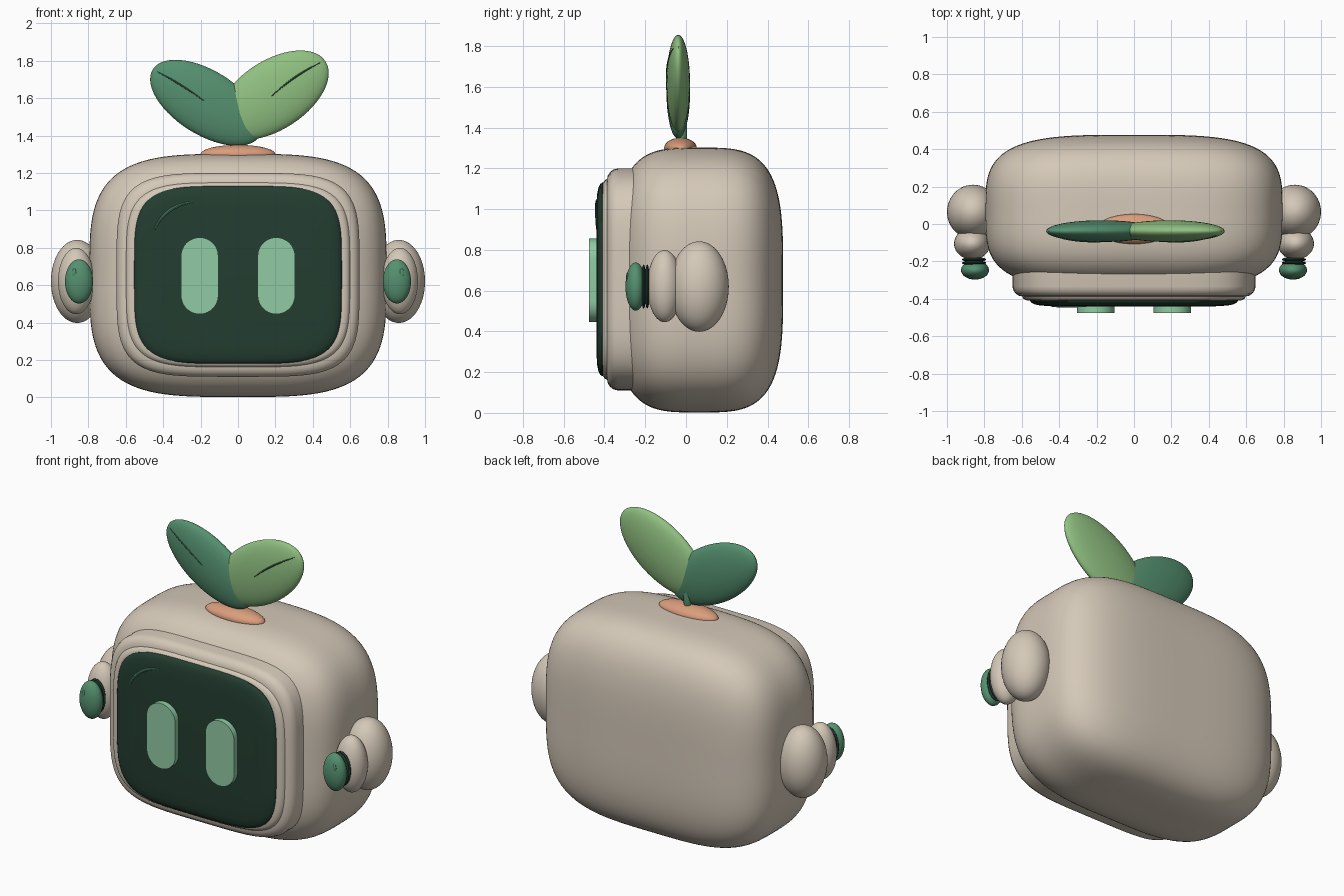
import bpy, bmesh
from math import sin, cos, pi, tan, radians, sqrt, copysign
from mathutils import Matrix, Vector

if "Cube" in bpy.data.objects:
    bpy.data.objects.remove(bpy.data.objects["Cube"])


def material(name, rgb):
    m = bpy.data.materials.new(name)
    m.use_nodes = True
    color = (*rgb, 1)
    m.diffuse_color = color
    bsdf = next(n for n in m.node_tree.nodes if n.type == 'BSDF_PRINCIPLED')
    bsdf.inputs["Base Color"].default_value = color
    bsdf.inputs["Roughness"].default_value = 0.6
    return m


CREAM = material("cream", (0.66, 0.58, 0.48))
SCREEN = material("deep_green", (0.017, 0.047, 0.03))
MINT = material("mint", (0.28, 0.60, 0.37))
GREEN = material("leaf_green", (0.09, 0.28, 0.16))
LIGHT = material("light_leaf_green", (0.28, 0.53, 0.22))
VEIN = material("vein_green", (0.05, 0.14, 0.07))
ORANGE = material("orange", (0.70, 0.34, 0.20))


def finish(obj, mat, angle=40):
    obj.data.materials.append(mat)
    bpy.ops.object.select_all(action='DESELECT')
    obj.select_set(True)
    bpy.context.view_layer.objects.active = obj
    bpy.ops.object.shade_smooth_by_angle(angle=radians(angle))
    return obj


def add(name, bm, mat):
    bmesh.ops.recalc_face_normals(bm, faces=bm.faces)
    me = bpy.data.meshes.new(name)
    bm.to_mesh(me)
    bm.free()
    obj = bpy.data.objects.new(name, me)
    bpy.context.collection.objects.link(obj)
    return finish(obj, mat)


def ellipsoid(name, center, radii, mat, tilt=0):
    bm = bmesh.new()
    bmesh.ops.create_uvsphere(bm, u_segments=48, v_segments=28, radius=1)
    bm.transform(Matrix.Translation(center) @ Matrix.Rotation(-tilt, 4, 'Y')
                 @ Matrix.Diagonal((*radii, 1)))
    return add(name, bm, mat)


def soft_box(name, center, radii, power, mat):
    """Cube grid projected onto a superellipsoid."""
    bm = bmesh.new()
    bmesh.ops.create_cube(bm, size=2)
    bmesh.ops.subdivide_edges(bm, edges=bm.edges[:], cuts=39, use_grid_fill=True)
    for v in bm.verts:
        p = Vector([tan(c * pi / 4) for c in v.co])
        p /= sum(abs(c) ** power for c in p) ** (1 / power)
        v.co = [o + c * r for o, c, r in zip(center, p, radii)]
    return add(name, bm, mat)


def squircle(w, h, power=4.4, n=96):
    def s(t):
        return copysign(abs(t) ** (2 / power), t)
    return [(w * s(cos(2 * pi * i / n)), h * s(sin(2 * pi * i / n))) for i in range(n)]


def stadium(r, straight, n=20):
    pts = []
    for end, start in ((1, 0), (-1, pi)):
        for i in range(n + 1):
            a = start + pi * i / n
            pts.append((r * cos(a), end * straight + r * sin(a)))
    return pts


def loft(name, sections, x, z, mat):
    """Bridge outlines stacked along y, then cap both ends."""
    bm = bmesh.new()
    rings = [[bm.verts.new((x + px, y, z + pz)) for px, pz in pts] for y, pts in sections]
    for a, b in zip(rings, rings[1:]):
        for i in range(len(a)):
            j = (i + 1) % len(a)
            bm.faces.new((a[i], a[j], b[j], b[i]))
    bm.faces.new(rings[0])
    bm.faces.new(rings[-1])
    return add(name, bm, mat)


def stroke(name, ends, surface_y, radius, mat, steps=14):
    """Thin tapered line through a start, bend and end point in (x, z)."""
    a, mid, b = (Vector(p) for p in ends)
    ctrl = mid * 2 - (a + b) / 2
    cu = bpy.data.curves.new(name, 'CURVE')
    cu.dimensions = '3D'
    cu.bevel_depth = radius
    cu.bevel_resolution = 2
    cu.use_fill_caps = True
    sp = cu.splines.new('POLY')
    sp.points.add(steps)
    for i, p in enumerate(sp.points):
        t = i / steps
        q = a * (1 - t) ** 2 + ctrl * 2 * t * (1 - t) + b * t * t
        p.co = (q.x, surface_y(q.x, q.y), q.y, 1)
        p.radius = 0.4 + 0.6 * sin(pi * t)
    obj = bpy.data.objects.new(name, cu)
    bpy.context.collection.objects.link(obj)
    bpy.ops.object.select_all(action='DESELECT')
    obj.select_set(True)
    bpy.context.view_layer.objects.active = obj
    bpy.ops.object.convert(target='MESH')
    return finish(bpy.context.object, mat)


# Head shell
soft_box("head_shell", (0, 0.065, 0.652), (0.795, 0.412, 0.65), 3.6, CREAM)

# Face frame with a stepped lip, and the domed screen inside it
MID = 0.655


def inset_rings(w, h, steps):
    return [(y, squircle(w - d, h - d)) for d, y in steps]


loft("face_frame", inset_rings(0.65, 0.545, (
    (0, -0.10), (0, -0.335), (0.006, -0.357), (0.018, -0.373), (0.036, -0.384),
    (0.052, -0.387), (0.058, -0.398), (0.068, -0.406), (0.085, -0.41))), 0, MID, CREAM)
loft("screen", inset_rings(0.555, 0.475, (
    (0, -0.39), (0, -0.412), (0.008, -0.422), (0.025, -0.43),
    (0.055, -0.436), (0.12, -0.44))), 0, MID, SCREEN)
stroke("screen_glint", ((-0.445, 0.9), (-0.365, 1.0), (-0.24, 1.045)),
       lambda x, z: -0.438, 0.009, GREEN)

# Eyes, ears and ear knobs, mirrored
for side, label in ((1, "left"), (-1, "right")):
    pill = stadium(0.1, 0.105)
    loft(label + "_eye", ((-0.42, pill), (-0.475, pill)), side * 0.205, 0.65, MINT)
    ellipsoid(label + "_ear", (side * 0.86, 0.065, 0.62), (0.14, 0.145, 0.222), CREAM)
    ellipsoid(label + "_ear_pad", (side * 0.865, -0.105, 0.622), (0.097, 0.085, 0.177), CREAM)
    for k, y in enumerate((-0.19, -0.208)):
        ellipsoid(f"{label}_knob_collar_{k + 1}", (side * 0.855, y, 0.62),
                  (0.065, 0.013, 0.108), SCREEN)
    ellipsoid(label + "_ear_knob", (side * 0.85, -0.247, 0.62), (0.075, 0.05, 0.118), GREEN)
    ellipsoid(label + "_knob_dimple", (side * 0.875, -0.288, 0.665),
              (0.011, 0.006, 0.024), GREEN)

# Sprout: base, stem, two leaves with veins
ellipsoid("sprout_base", (0, -0.027, 1.3), (0.2, 0.08, 0.05), ORANGE)
ellipsoid("sprout_stem", (0, -0.018, 1.38), (0.024, 0.024, 0.1), GREEN)


def leaf(label, cx, cz, length, width, tilt, mat, vein):
    cy, thick = -0.038, 0.058
    ellipsoid(label + "_leaf", (cx, cy, cz), (length, thick, width), mat, tilt)

    def front(x, z):
        u = (x - cx) * cos(tilt) + (z - cz) * sin(tilt)
        v = (z - cz) * cos(tilt) - (x - cx) * sin(tilt)
        return cy - thick * sqrt(max(0, 1 - (u / length) ** 2 - (v / width) ** 2))

    stroke(label + "_leaf_vein", vein, front, 0.005, VEIN)


leaf("left", 0.188, 1.616, 0.333, 0.185, radians(33), LIGHT,
     ((0.18, 1.61), (0.30, 1.708), (0.44, 1.79)))
leaf("right", -0.17, 1.575, 0.337, 0.171, radians(-32), GREEN,
     ((-0.43, 1.74), (-0.31, 1.672), (-0.18, 1.585)))
